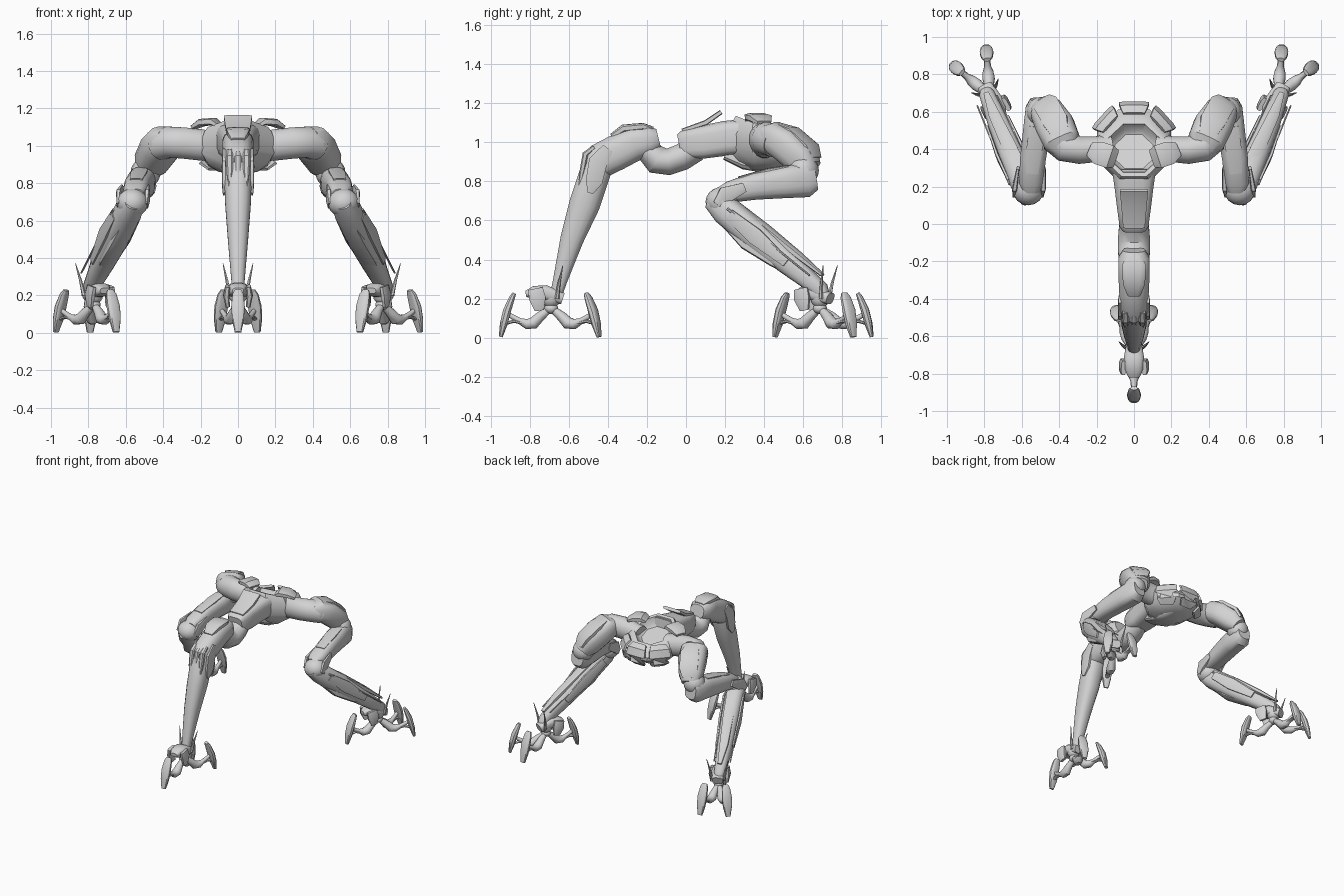
import bpy, bmesh, math
from mathutils import Vector as V

grey = bpy.data.materials.new("light grey metal")
grey.diffuse_color = (0.65, 0.65, 0.65, 1)


def finish(name, bm, angle=35):
    bmesh.ops.recalc_face_normals(bm, faces=bm.faces)
    me = bpy.data.meshes.new(name)
    bm.to_mesh(me)
    bm.free()
    ob = bpy.data.objects.new(name, me)
    bpy.context.collection.objects.link(ob)
    me.materials.append(grey)
    bpy.ops.object.select_all(action='DESELECT')
    bpy.context.view_layer.objects.active = ob
    ob.select_set(True)
    bpy.ops.object.shade_smooth_by_angle(angle=math.radians(angle))
    return ob


def loft(name, pts, sizes, n=16, e=2.0, ref=(0, 0, 1), tilts=None):
    """Skin superellipse rings (half width, half height) along a path."""
    pts = [V(p) for p in pts]
    bm, rings = bmesh.new(), []
    for i, (p, (w, h)) in enumerate(zip(pts, sizes)):
        t = pts[min(i + 1, len(pts) - 1)] - pts[max(i - 1, 0)]
        if tilts:
            a = math.radians(tilts[i])
            t = V((0, math.sin(a), math.cos(a)))
        t.normalize()
        up = V(ref) - t * V(ref).dot(t)
        up.normalize()
        side = t.cross(up)
        ring = []
        for k in range(n):
            a = 2 * math.pi * (k + 0.5) / n
            c, s = math.cos(a), math.sin(a)
            ring.append(bm.verts.new(p + side * math.copysign(abs(c) ** (2 / e), c) * w
                                     + up * math.copysign(abs(s) ** (2 / e), s) * h))
        rings.append(ring)
    for a, b in zip(rings, rings[1:]):
        for k in range(n):
            bm.faces.new((a[k], a[(k + 1) % n], b[(k + 1) % n], b[k]))
    bm.faces.new(rings[0])
    bm.faces.new(rings[-1])
    return finish(name, bm)


def ball(name, p, r, scale=(1, 1, 1)):
    bm = bmesh.new()
    bmesh.ops.create_uvsphere(bm, u_segments=16, v_segments=10, radius=r)
    for v in bm.verts:
        v.co = V(p) + V([a * b for a, b in zip(v.co, scale)])
    return finish(name, bm)


def foot(prefix, c, d):
    """Three-toed foot; d is the direction of the single toe."""
    d = V((d[0], d[1], 0)).normalized()
    s = V((-d.y, d.x, 0))

    def at(a, b, z):
        return V((c[0], c[1], z)) + d * a + s * b

    ball(prefix + "_ankle", at(0, 0, .2), .048)
    ball(prefix + "_foot_hub", at(0, 0, .15), .036, (1, 1, .8))
    loft(prefix + "_ankle_hood", [at(.13, 0, .225), at(.09, 0, .23), at(.03, 0, .23), at(-.06, 0, .2)],
         [(.03, .015), (.05, .035), (.055, .04), (.04, .03)], e=3)
    for b in (-1, 1):
        loft(prefix + "_ankle_spike", [at(-.03, b * .045, .2), at(-.04, b * .06, .28), at(-.06, b * .08, .37)],
             [(.012, .012), (.008, .008), (.002, .002)], n=6)
        loft(prefix + "_ankle_guard", [at(.08, b * .055, .25), at(.07, b * .062, .2), at(.06, b * .055, .14)],
             [(.014, .04), (.018, .045), (.012, .025)], n=8, e=3, ref=d)
    # toes: jointed link and upright curved blade
    for u, v in ((1, 0), (-.95, .4), (-.95, -.4)):
        def q(r, z):
            return at(u * r, v * r, z)
        loft(prefix + "_toe_link", [q(.01, .145), q(.055, .11), q(.09, .075), q(.125, .07), q(.16, .085), q(.22, .12)],
             [(.018, .018), (.026, .026), (.034, .032), (.03, .027), (.016, .016), (.012, .012)], n=12)
        loft(prefix + "_toe_blade", [q(.188, .228), q(.2, .205), q(.225, .14), q(.243, .07), q(.258, .004)],
             [(.018, .01), (.03, .015), (.037, .021), (.032, .02), (.018, .01)], n=12, e=3)
        loft(prefix + "_toe_pin", [q(.15, .075), q(.19, .085), q(.225, .075)],
             [(.02, .009), (.018, .009), (.014, .009)], n=8)


# ---- body: octagonal hull whose recessed top tilts back
hull = [(.40, .86, .11, 0), (.41, .895, .17, 4), (.42, .95, .21, 8), (.42, 1.0, .215, 14), (.41, 1.05, .195, 20),
        (.405, 1.075, .175, 22), (.405, 1.075, .15, 22), (.39, 1.03, .13, 22), (.385, 1.015, .11, 22)]
loft("body_hull", [(0, y, z) for y, z, r, t in hull], [(r, r) for y, z, r, t in hull],
     n=8, ref=(0, 1, 0), tilts=[t for y, z, r, t in hull])
for deg in (42, 90, 138):
    a = math.radians(deg)

    def rad(r, z):
        return (math.cos(a) * r, .42 + math.sin(a) * r, z)
    loft("rear_body_panel", [rad(.17, 1.035), rad(.205, 1.01), rad(.222, .96), rad(.212, .91), rad(.17, .875)],
         [(.06, .01), (.078, .013), (.084, .014), (.075, .013), (.05, .01)], n=8, e=4)
loft("belly_block", [(0, .2, .94), (0, .3, .905), (0, .42, .875), (0, .5, .88)],
     [(.06, .03), (.09, .045), (.09, .035), (.05, .02)], n=12, e=4)

# ---- neck block joining the front leg
loft("neck_block", [(0, .3, 1.03), (0, .2, 1.02), (0, .08, 1.0), (0, -.01, .99), (0, -.035, .985)],
     [(.12, .09), (.105, .09), (.09, .085), (.078, .075), (.06, .055)], e=4)
loft("neck_top_plate", [(0, -.02, 1.06), (0, .1, 1.1), (0, .18, 1.155)],
     [(.06, .01), (.07, .014), (.078, .012)], n=8, e=5)
loft("neck_tube", [(0, .05, .97), (0, -.02, .925), (0, -.09, .9), (0, -.15, .91), (0, -.2, .96)],
     [(.07, .07), (.082, .07), (.088, .07), (.088, .075), (.075, .06)])

# ---- front leg
loft("front_upper_arm", [(0, -.14, 1.02), (0, -.18, 1.01), (0, -.26, .995), (0, -.36, .945), (0, -.45, .9), (0, -.505, .88)],
     [(.06, .05), (.085, .075), (.085, .09), (.08, .092), (.078, .09), (.055, .06)], e=2.6)
loft("front_arm_cap", [(0, -.17, 1.065), (0, -.22, 1.08), (0, -.32, 1.07), (0, -.38, 1.03)],
     [(.04, .015), (.065, .02), (.06, .022), (.035, .015)], n=12, e=4)
loft("front_lower_leg", [(0, -.43, .95), (0, -.46, .86), (0, -.52, .68), (0, -.585, .5), (0, -.645, .29), (0, -.67, .2)],
     [(.06, .06), (.076, .08), (.069, .08), (.055, .06), (.037, .037), (.032, .03)], e=2.4)
for x in (-.045, 0, .045):
    loft("elbow_finger", [(x, -.47, .975), (x, -.515, .94), (x, -.53, .86), (x, -.545, .78)],
         [(.016, .012), (.02, .016), (.018, .014), (.008, .008)], n=8, e=3)
for x in (-.075, .075):
    loft("front_elbow_cover", [(x, -.4, .97), (x, -.45, .9), (x, -.47, .8), (x, -.49, .74)],
         [(.008, .03), (.012, .05), (.012, .045), (.006, .015)], n=8, e=4)
foot("front", (0, -.69), (0, -1))

# ---- two mirrored rear legs
for m, side in ((1, "right"), (-1, "left")):
    def P(*pts):
        return [(p[0] * m, p[1], p[2]) for p in pts]

    loft(side + "_shoulder_cover", P((.1, .35, 1.11), (.13, .36, 1.13), (.19, .38, 1.125), (.235, .4, 1.1)),
         [(.05, .012), (.065, .02), (.065, .02), (.04, .012)], n=8, e=4)
    loft(side + "_shoulder_tube", P((.12, .41, .995), (.2, .4, 1.005), (.29, .395, 1.015), (.37, .41, 1.02), (.42, .46, 1.0)),
         [(.075, .08), (.07, .085), (.075, .085), (.08, .085), (.085, .08)])
    loft(side + "_upper_arm", P((.365, .4, 1.04), (.385, .44, 1.03), (.42, .52, .985), (.465, .6, .91), (.485, .635, .865)),
         [(.07, .05), (.1, .08), (.105, .09), (.09, .085), (.065, .055)], e=2.8)
    loft(side + "_upper_arm_cap", P((.39, .47, 1.09), (.42, .55, 1.06), (.47, .64, .98), (.485, .665, .92)),
         [(.045, .012), (.07, .018), (.07, .018), (.045, .012)], n=8, e=4)
    ball(side + "_elbow", (.495 * m, .6, .855), .08)
    loft(side + "_forearm", P((.505, .665, .815), (.508, .62, .808), (.52, .5, .795), (.54, .35, .775), (.55, .22, .745), (.55, .17, .735)),
         [(.05, .06), (.072, .09), (.074, .082), (.07, .07), (.065, .055), (.045, .035)], e=2.8)
    loft(side + "_forearm_panel", P((.52, .52, .872), (.53, .42, .855), (.545, .27, .815)),
         [(.04, .012), (.045, .013), (.035, .01)], n=8, e=4)
    ball(side + "_knee", (.565 * m, .185, .695), .085, (1, 1, .9))
    # shin with side fairings, back ridge and rods
    loft(side + "_lower_leg", P((.558, .13, .7), (.585, .2, .655), (.65, .36, .52), (.725, .54, .37), (.785, .69, .245), (.79, .71, .2)),
         [(.05, .045), (.07, .075), (.068, .078), (.057, .06), (.042, .042), (.03, .03)], e=2.6)
    loft(side + "_shin_ridge", P((.585, .25, .69), (.665, .41, .56), (.745, .58, .42), (.79, .7, .32)),
         [(.035, .012), (.04, .018), (.032, .016), (.015, .008)], n=8, e=4)
    loft(side + "_calf_guard", P((.585, .19, .6), (.64, .31, .475), (.7, .45, .385), (.735, .55, .325)),
         [(.035, .02), (.05, .025), (.042, .022), (.02, .01)], n=8, e=3)
    for k in (-1, 1):
        dx, dy = k * .066, -k * .028
        loft(side + "_shin_side_panel", P((.6 + dx, .25 + dy, .63), (.66 + dx, .38 + dy, .52), (.725 + dx * .85, .54 + dy, .385)),
             [(.008, .03), (.01, .045), (.006, .025)], n=8, e=4)
        loft(side + "_shin_rod", P((.6 + dx, .24 + dy, .66), (.785 + dx * .8, .66 + dy, .32)),
             [(.007, .007), (.005, .005)], n=6)
        loft(side + "_knee_cover", P((.55 + k * .07, .3, .77), (.56 + k * .076, .2, .73), (.565 + k * .076, .16, .68)),
             [(.008, .025), (.014, .045), (.008, .025)], n=8, e=4)
    foot(side, (.77 * m, .685), (-.46 * m, -.89))
